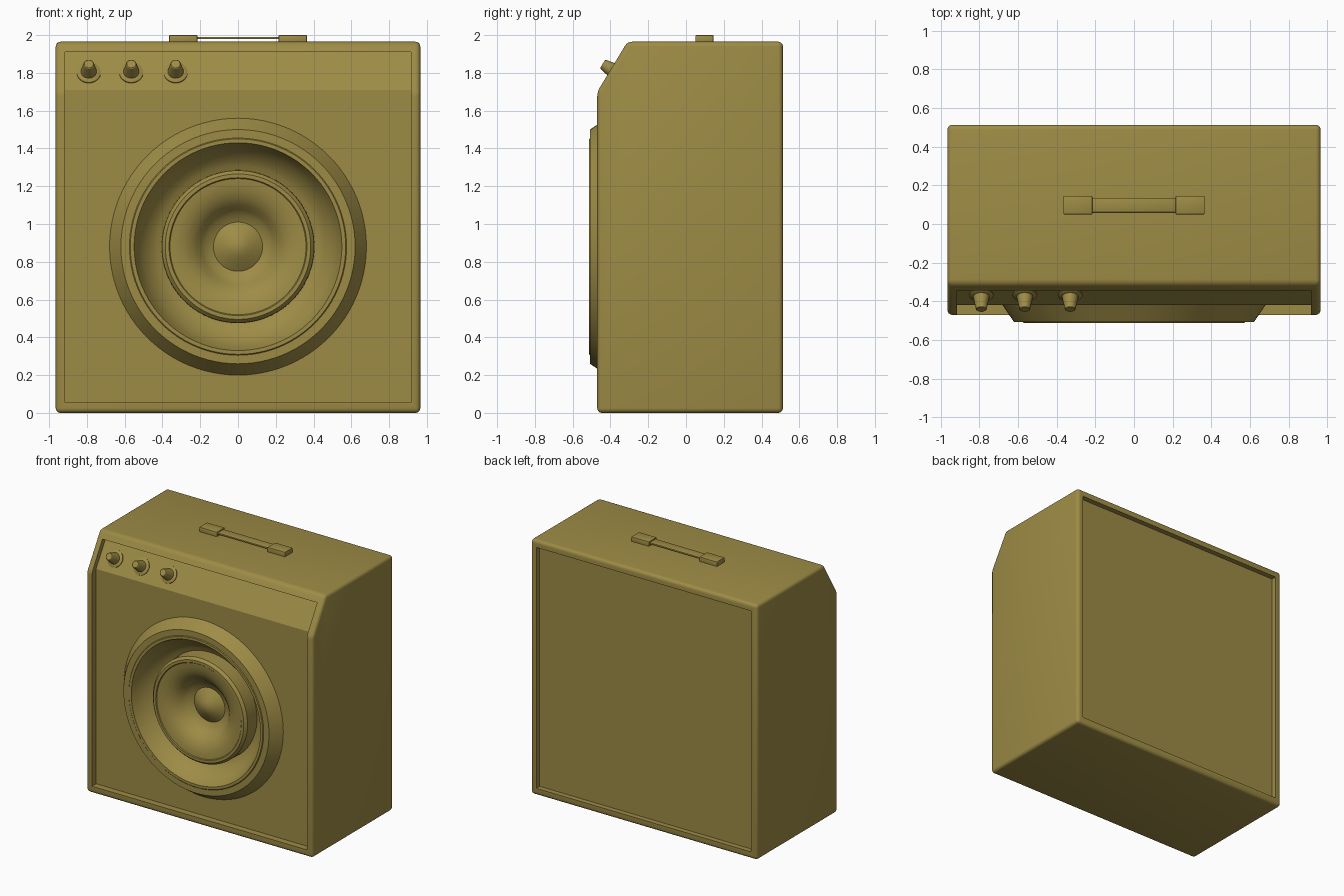
import bpy, bmesh
from math import cos, sin, tau, radians
from mathutils import Vector

if "Cube" in bpy.data.objects:
    bpy.data.objects.remove(bpy.data.objects["Cube"])

olive = bpy.data.materials.new("olive")
olive.diffuse_color = (0.34, 0.26, 0.06, 1)
olive.use_nodes = True
olive.node_tree.nodes["Principled BSDF"].inputs["Base Color"].default_value = olive.diffuse_color


def add_object(name, bm):
    mesh = bpy.data.meshes.new(name)
    bm.to_mesh(mesh)
    bm.free()
    mesh.materials.append(olive)
    obj = bpy.data.objects.new(name, mesh)
    bpy.context.collection.objects.link(obj)
    return obj


def select(obj):
    bpy.ops.object.select_all(action='DESELECT')
    obj.select_set(True)
    bpy.context.view_layer.objects.active = obj


def smooth(obj, angle=30):
    select(obj)
    bpy.ops.object.shade_smooth_by_angle(angle=radians(angle))


def prism(name, half_width, profile, x=0):
    """Extrude a (y, z) outline along x."""
    bm = bmesh.new()
    face = bm.faces.new([bm.verts.new((x - half_width, y, z)) for y, z in profile])
    ext = bmesh.ops.extrude_face_region(bm, geom=[face])
    bmesh.ops.translate(bm, vec=(2 * half_width, 0, 0),
                        verts=[v for v in ext['geom'] if isinstance(v, bmesh.types.BMVert)])
    bmesh.ops.recalc_face_normals(bm, faces=bm.faces)
    return add_object(name, bm)


def box(name, x, hx, y0, y1, z0, z1):
    return prism(name, hx, [(y0, z0), (y1, z0), (y1, z1), (y0, z1)], x)


def lathe(name, profile, origin, axis, segments=96):
    """Spin a (radius, height) outline, outer edge first, around axis."""
    bm = bmesh.new()
    rings = [[bm.verts.new((r * cos(tau * j / segments), r * sin(tau * j / segments), h))
              for j in range(segments)] for r, h in profile]
    for a, b in zip(rings, rings[1:]):
        for j in range(segments):
            k = (j + 1) % segments
            bm.faces.new((a[j], a[k], b[k], b[j]))
    bmesh.ops.remove_doubles(bm, verts=bm.verts, dist=1e-5)
    obj = add_object(name, bm)
    obj.location = origin
    obj.rotation_euler = Vector(axis).to_track_quat('Z', 'Y').to_euler()
    return obj


def bevel(obj, width, segments):
    mod = obj.modifiers.new("bevel", 'BEVEL')
    mod.width, mod.segments = width, segments
    mod.limit_method, mod.angle_limit = 'ANGLE', radians(20)
    select(obj)
    bpy.ops.object.modifier_apply(modifier=mod.name)


def cut(obj, cutter):
    cutter.hide_render = True
    mod = obj.modifiers.new("cut", 'BOOLEAN')
    mod.operation, mod.solver, mod.object = 'DIFFERENCE', 'EXACT', cutter
    select(obj)
    bpy.ops.object.modifier_apply(modifier=mod.name)
    bpy.data.objects.remove(cutter)


FRONT = (0, -1, 0)
CENTRE = (0, 0, 0.88)

# Cabinet with sloped control edge, rounded corners and recessed panels
cabinet = prism("cabinet", 0.965, [(-0.47, 0), (0.513, 0), (0.513, 1.965),
                                   (-0.31, 1.965), (-0.47, 1.70)])
bevel(cabinet, 0.025, 4)
cut(cabinet, prism("front_cutter", 0.915, [(-0.7, 0.055), (-0.42, 0.055), (-0.42, 1.71),
                                           (-0.297, 1.91), (-0.7, 1.91)]))
cut(cabinet, box("back_cutter", 0, 0.915, 0.473, 0.7, 0.055, 1.91))

# Hole behind the speaker
bm = bmesh.new()
bmesh.ops.create_cone(bm, cap_ends=True, segments=96, radius1=0.65, radius2=0.65, depth=0.3)
hole = add_object("hole_cutter", bm)
hole.location = (0, -0.45, 0.88)
hole.rotation_euler = (radians(90), 0, 0)
bpy.context.view_layer.update()
cut(cabinet, hole)
smooth(cabinet)

# Speaker: bezel, outer bowl, raised ring with horn, dust cap
parts = {
    "speaker_bezel": [(0.68, 0.415), (0.68, 0.42), (0.62, 0.508), (0.575, 0.508),
                      (0.57, 0.513), (0.55, 0.513), (0.545, 0.50)],
    "speaker_bowl": [(0.545, 0.50), (0.53, 0.465), (0.51, 0.43), (0.485, 0.40),
                     (0.455, 0.372), (0.43, 0.357), (0.40, 0.345)],
    "speaker_horn": [(0.405, 0.345), (0.403, 0.46), (0.385, 0.48), (0.365, 0.48),
                     (0.36, 0.474), (0.33, 0.471), (0.29, 0.462), (0.25, 0.443),
                     (0.22, 0.418), (0.195, 0.388), (0.17, 0.362), (0.13, 0.345)],
    "dust_cap": [(0.132, 0.343), (0.11, 0.357), (0.08, 0.375), (0.05, 0.391),
                 (0.025, 0.40), (0, 0.403)],
}
for name, profile in parts.items():
    smooth(lathe(name, profile, CENTRE, FRONT), 28)

# Control knobs standing on the sloped panel
knob_profile = [(0.063, -0.01), (0.063, 0.006), (0.052, 0.012), (0.042, 0.014),
                (0.034, 0.055), (0.028, 0.086), (0.024, 0.09), (0, 0.09)]
for i, x in enumerate((-0.79, -0.565, -0.33)):
    smooth(lathe(f"knob_{i + 1}", knob_profile, (x, -0.365, 1.80), (0, -0.852, 0.524), 32))

# Carry handle: two end caps and a strap
for side, x in (("left", -0.29), ("right", 0.29)):
    cap = box(f"handle_cap_{side}", x, 0.075, 0.05, 0.145, 1.955, 2.0)
    bevel(cap, 0.004, 2)
    smooth(cap)
strap = box("handle_strap", 0, 0.225, 0.06, 0.135, 1.979, 1.991)
bevel(strap, 0.004, 2)
smooth(strap)
